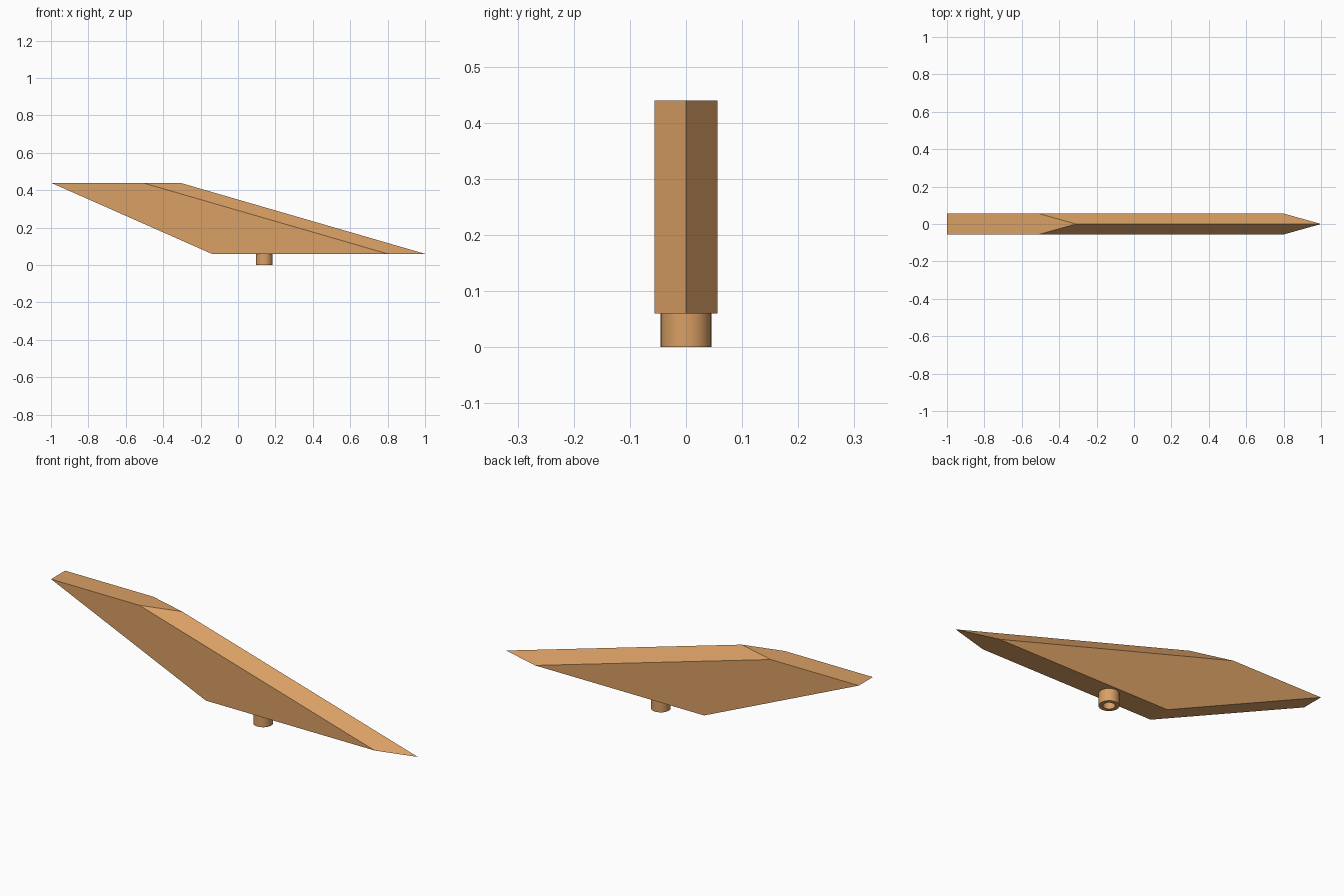
import bpy, bmesh, math

if "Cube" in bpy.data.objects:
    bpy.data.objects.remove(bpy.data.objects["Cube"])

HALF = 0.056  # half thickness of the blade

wood = bpy.data.materials.new("light_wood")
wood.diffuse_color = (0.70, 0.35, 0.13, 1)
wood.use_nodes = True
wood.node_tree.nodes["Principled BSDF"].inputs["Base Color"].default_value = wood.diffuse_color


def finish(bm, name):
    bmesh.ops.recalc_face_normals(bm, faces=bm.faces)
    mesh = bpy.data.meshes.new(name)
    bm.to_mesh(mesh)
    bm.free()
    mesh.materials.append(wood)
    obj = bpy.data.objects.new(name, mesh)
    bpy.context.collection.objects.link(obj)
    return obj


def loft(bm, loops, closed=False):
    """Skin a series of equal-length loops; cap the ends or join them."""
    rings = [[bm.verts.new(p) for p in loop] for loop in loops]
    pairs = list(zip(rings, rings[1:]))
    if closed:
        pairs.append((rings[-1], rings[0]))
    else:
        bm.faces.new(rings[0])
        bm.faces.new(rings[-1])
    for a, b in pairs:
        for i in range(len(a)):
            j = (i + 1) % len(a)
            bm.faces.new((a[i], a[j], b[j], b[i]))


def pointed_slice(back, shoulder, tip, z):
    return [(back, -HALF, z), (shoulder, -HALF, z), (tip, 0, z),
            (shoulder, HALF, z), (back, HALF, z)]


def circle(r, z, n=32):
    return [(0.14 + r * math.cos(2 * math.pi * i / n),
             r * math.sin(2 * math.pi * i / n), z) for i in range(n)]


# Slanted blade with a bevelled leading edge
bm = bmesh.new()
loft(bm, [pointed_slice(-0.14, 0.80, 1.0, 0.06),
          pointed_slice(-1.0, -0.51, -0.31, 0.44)])
finish(bm, "swept_blade")

# Hollow mounting peg under the blade
bm = bmesh.new()
loft(bm, [circle(0.045, 0), circle(0.045, 0.06),
          circle(0.027, 0.06), circle(0.027, 0)], closed=True)
peg = finish(bm, "mounting_peg")
bpy.context.view_layer.objects.active = peg
peg.select_set(True)
bpy.ops.object.shade_smooth_by_angle(angle=math.radians(30))
